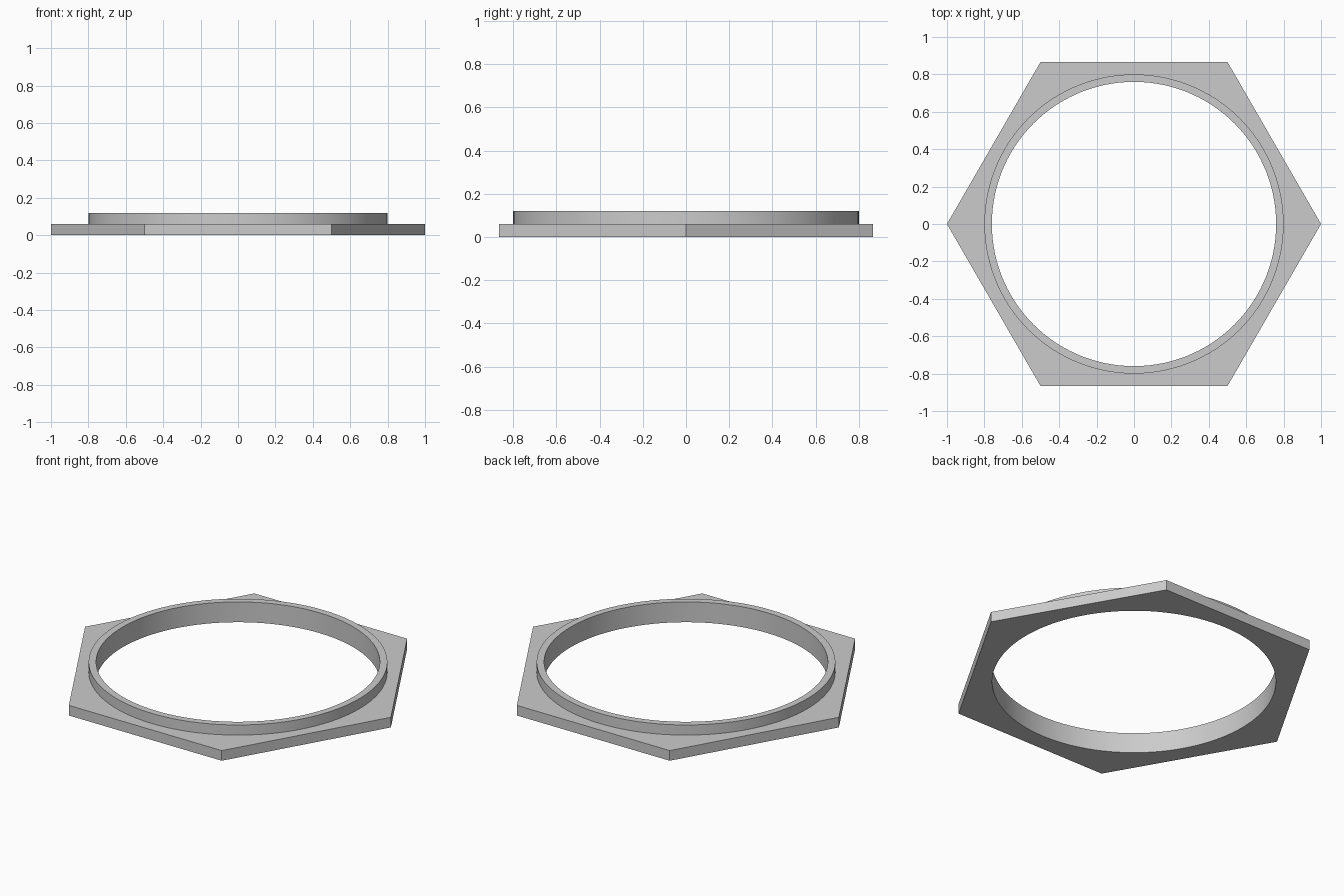
import bpy
import bmesh
from math import cos, sin, pi, radians

if "Cube" in bpy.data.objects:
    bpy.data.objects.remove(bpy.data.objects["Cube"], do_unlink=True)

SEGMENTS = 120          # divisible by six, so every hexagon corner gets a vertex
BORE, COLLAR = 0.76, 0.80
FLANGE_TOP, COLLAR_TOP = 0.06, 0.12


def circle(radius):
    return lambda a: radius


def hexagon(a):
    """Distance from the centre to the hexagon edge, with a corner on +x."""
    return cos(pi / 6) / cos(a % (pi / 3) - pi / 6)


# Closed cross-section: outline and height of each ring
section = [
    (circle(BORE), 0),
    (hexagon, 0),
    (hexagon, FLANGE_TOP),
    (circle(COLLAR), FLANGE_TOP),
    (circle(COLLAR), COLLAR_TOP),
    (circle(BORE), COLLAR_TOP),
]

# Hexagonal flange with raised round collar, lofted as one solid
bm = bmesh.new()
angles = [2 * pi * i / SEGMENTS for i in range(SEGMENTS)]
rings = [[bm.verts.new((r(a) * cos(a), r(a) * sin(a), z)) for a in angles]
         for r, z in section]
for k, lower in enumerate(rings):
    upper = rings[(k + 1) % len(rings)]
    for i in range(SEGMENTS):
        j = (i + 1) % SEGMENTS
        bm.faces.new((lower[i], lower[j], upper[j], upper[i]))
bmesh.ops.recalc_face_normals(bm, faces=bm.faces)
mesh = bpy.data.meshes.new("hex_flange_ring")
bm.to_mesh(mesh)
bm.free()
ring = bpy.data.objects.new("hex_flange_ring", mesh)
bpy.context.collection.objects.link(ring)

# Plain grey finish
grey = bpy.data.materials.new("light_grey")
grey.use_nodes = True
colour = (0.6, 0.6, 0.6, 1)
grey.diffuse_color = colour
grey.node_tree.nodes["Principled BSDF"].inputs["Base Color"].default_value = colour
mesh.materials.append(grey)

# Smooth round walls, crisp edges
bpy.ops.object.select_all(action="DESELECT")
ring.select_set(True)
bpy.context.view_layer.objects.active = ring
bpy.ops.object.shade_smooth_by_angle(angle=radians(30))
